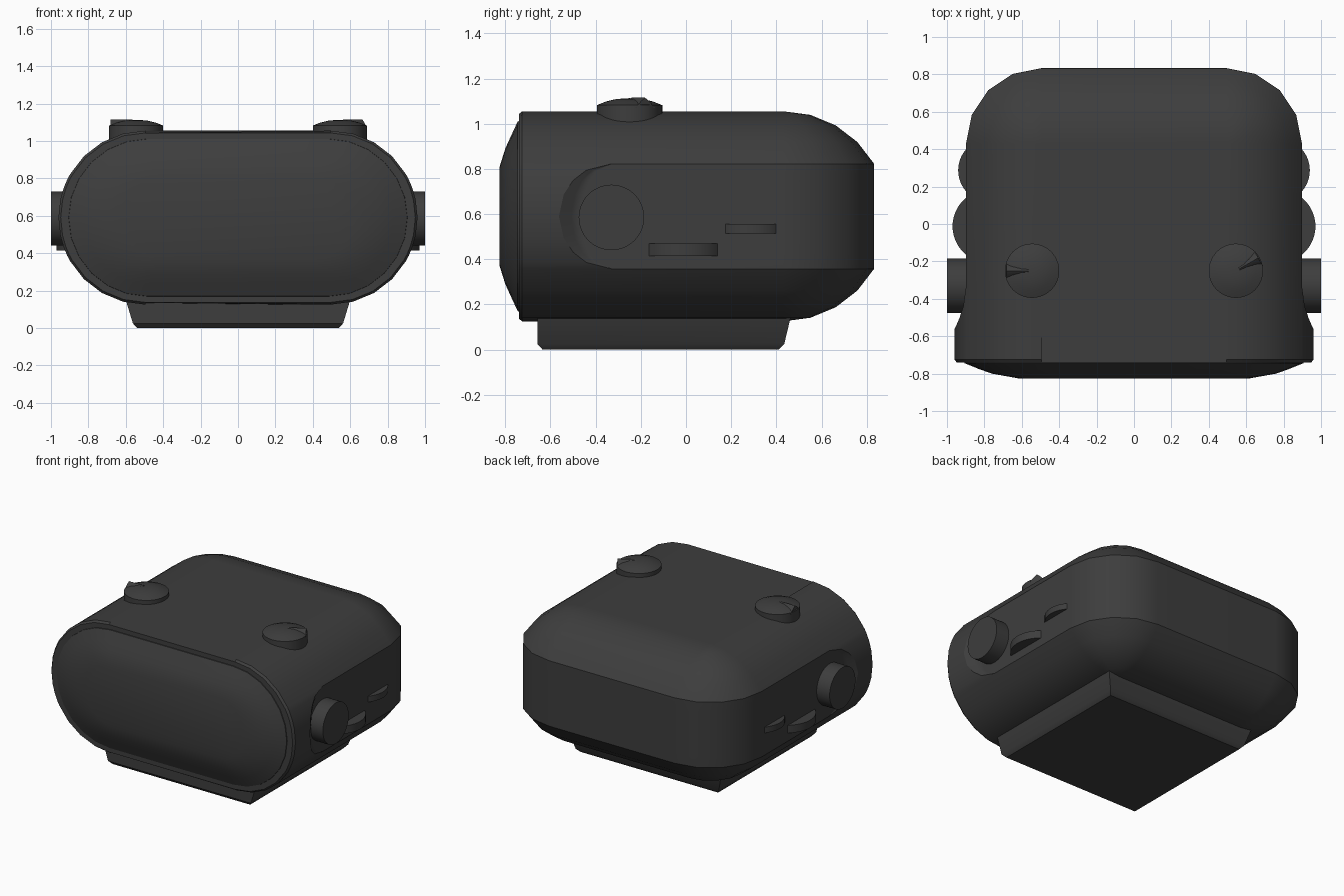
import bpy, bmesh
from math import sin, cos, radians, sqrt, pi
from mathutils import Matrix

cube = bpy.data.objects.get("Cube")
if cube:
    bpy.data.objects.remove(cube)

mat = bpy.data.materials.new("charcoal_plastic")
mat.use_nodes = True
COLOR = (0.047, 0.047, 0.047, 1)
mat.diffuse_color = COLOR
mat.node_tree.nodes["Principled BSDF"].inputs["Base Color"].default_value = COLOR
MID, RAD, CORE = 0.59, 0.465, 0.495   # shell mid height, edge radius, flat half width


def finish(name, bm, angle=32):
    bmesh.ops.remove_doubles(bm, verts=bm.verts, dist=0.0005)
    bmesh.ops.recalc_face_normals(bm, faces=bm.faces)
    mesh = bpy.data.meshes.new(name)
    bm.to_mesh(mesh)
    bm.free()
    mesh.materials.append(mat)
    obj = bpy.data.objects.new(name, mesh)
    bpy.context.collection.objects.link(obj)
    bpy.ops.object.select_all(action='DESELECT')
    obj.select_set(True)
    bpy.context.view_layer.objects.active = obj
    bpy.ops.object.shade_smooth_by_angle(angle=radians(angle))
    return obj


def loft(name, rings, angle=32):
    """Skin a stack of closed rings and cap both ends."""
    bm = bmesh.new()
    rows = [[bm.verts.new(p) for p in ring] for ring in rings]
    n = len(rows[0])
    for a, b in zip(rows, rows[1:]):
        for i in range(n):
            j = (i + 1) % n
            bm.faces.new((a[i], a[j], b[j], b[i]))
    bm.faces.new(rows[0])
    bm.faces.new(rows[-1])
    return finish(name, bm, angle)


def circle(radius, z, n=48):
    return [(radius * cos(2 * pi * i / n), radius * sin(2 * pi * i / n), z) for i in range(n)]


# Shell: plan outlines stacked by height, with rounded rear corners and side recesses
def shell_outline(angle):
    dz, reach = RAD * sin(angle), RAD * cos(angle)
    r = min(reach, 0.403)
    curve = sqrt(max(0.0, 0.2325 ** 2 - dz * dz))
    wide, narrow = CORE + reach, CORE + r
    half = [(wide - 0.012 * cos(angle), -0.74), (wide, -0.725), (wide, -0.33 - curve)]
    half += [(wide + (narrow - wide) * t, -0.33 - curve * (1 - 0.42 * t)) for t in (0.55, 1)]
    half += [(CORE + r * cos(k * pi / 8), 0.43 + r * sin(k * pi / 8)) for k in range(5)]
    z = MID + dz
    front_z = z - 0.012 * sin(angle)
    right = [(x, y, front_z if i == 0 else z) for i, (x, y) in enumerate(half)]
    return right + [(-x, y, z) for x, y, z in reversed(right)]


levels = (-90, -75, -60, -45, -30, -26, -20, -12, 0, 12, 20, 26, 30, 45, 60, 75, 90)
shell = loft("shell", [shell_outline(radians(a)) for a in levels])
shell.modifiers.new("even_shading", 'WEIGHTED_NORMAL').keep_sharp = True


# Front cover: shallow pillow of pill-shaped rings
def pill(y, half_x, half_z):
    core = half_x - half_z
    pts = []
    for side in (1, -1):
        for k in range(13):
            a = side * pi / 2 - pi / 2 - pi / 2 + pi * k / 12
            a = radians(-90 + 15 * k) + (0 if side == 1 else pi)
            pts.append((side * core + half_z * cos(a), y, MID + half_z * sin(a)))
    return pts


loft("front_cover", [pill(-0.72, 0.91, 0.425), pill(-0.745, 0.905, 0.42), pill(-0.775, 0.83, 0.355),
                     pill(-0.80, 0.76, 0.30), pill(-0.825, 0.62, 0.22)])


# Foot: tapered block with an upright front
def rect(x, front, back, z):
    return [(-x, front, z), (x, front, z), (x, back, z), (-x, back, z)]


loft("foot", [rect(0.54, -0.635, 0.41, 0.0), rect(0.562, -0.658, 0.435, 0.025),
              rect(0.60, -0.658, 0.465, 0.15)])

for side, label, turn in ((1, "left", 30), (-1, "right", 180)):
    # Top dial: low dome with a pointer ridge running to its rim
    place = Matrix.Translation((side * 0.545, -0.25, 0)) @ Matrix.Rotation(radians(turn), 4, 'Z')
    dial = loft(label + "_dial", [circle(0.145, 0.95), circle(0.145, 1.082), circle(0.105, 1.098),
                                  circle(0.06, 1.109), circle(0.02, 1.112)])
    ridge = loft(label + "_dial_pointer", [
        [(x, -w, 1.07), (x, -w * 0.35, 1.09 + h), (x, 0, 1.115), (x, w * 0.35, 1.09 + h), (x, w, 1.07)]
        for x, w, h in ((0.02, 0.03, 0.02), (0.09, 0.045, 0.015), (0.138, 0.05, 0.012))])
    for part in (dial, ridge):
        part.data.transform(place)

    # Side knob
    knob = loft(label + "_side_knob", [circle(0.145, 0.86), circle(0.145, 1.0)])
    knob.data.transform(Matrix.Translation((0, -0.33, 0.585)) @ Matrix.Rotation(side * pi / 2, 4, 'Y'))

    # Thumb wheels peeking out of the side
    for name, tip, y, radius, low, high in (("large", 0.97, -0.012, 0.196, 0.415, 0.47),
                                            ("small", 0.94, 0.287, 0.171, 0.515, 0.557)):
        wheel = loft(f"{label}_{name}_wheel", [circle(radius, low, 64), circle(radius, high, 64)])
        wheel.data.transform(Matrix.Translation((side * (tip - radius), y, 0)))
